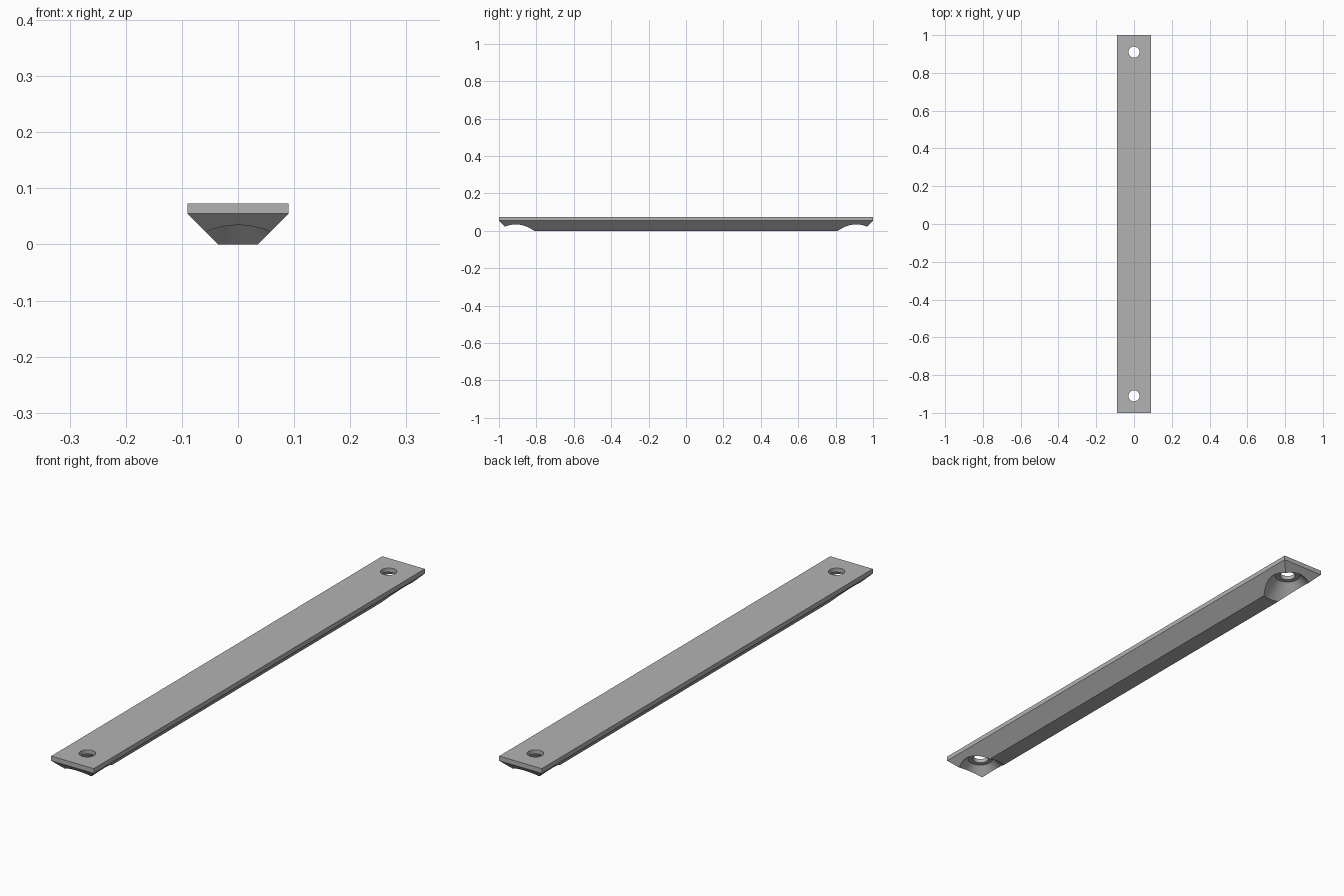
import bpy, bmesh, math

cube = bpy.data.objects.get("Cube")
if cube:
    bpy.data.objects.remove(cube, do_unlink=True)

HALF_W, HALF_L = 0.09, 1.0      # bar footprint
TOP, EDGE = 0.073, 0.055        # top face and start of the bevel
HOLE_Y = 0.91                   # screw hole distance from the middle
SEGMENTS = 64

grey = bpy.data.materials.new("plain grey")
grey.use_nodes = True
colour = (0.45, 0.45, 0.45, 1)
grey.diffuse_color = colour
grey.node_tree.nodes["Principled BSDF"].inputs["Base Color"].default_value = colour


def loft(name, rings):
    """Closed solid joining rings of points, from bottom to top."""
    bm = bmesh.new()
    loops = [[bm.verts.new(p) for p in ring] for ring in rings]
    for low, high in zip(loops, loops[1:]):
        n = len(low)
        for i in range(n):
            j = (i + 1) % n
            bm.faces.new((low[i], low[j], high[j], high[i]))
    bm.faces.new(loops[0][::-1])
    bm.faces.new(loops[-1])
    bmesh.ops.recalc_face_normals(bm, faces=bm.faces)
    mesh = bpy.data.meshes.new(name)
    bm.to_mesh(mesh)
    bm.free()
    mesh.materials.append(grey)
    obj = bpy.data.objects.new(name, mesh)
    bpy.context.collection.objects.link(obj)
    return obj


def rectangle(inset, z):
    x, y = HALF_W - inset, HALF_L - inset
    return [(-x, -y, z), (x, -y, z), (x, y, z), (-x, y, z)]


def circle(y, r, z):
    steps = [2 * math.pi * i / SEGMENTS for i in range(SEGMENTS)]
    return [(r * math.cos(a), y + r * math.sin(a), z) for a in steps]


# Flat bar with a 45 degree bevel on all four lower sides
bar = loft("mounting_bar", [rectangle(EDGE, 0), rectangle(0, EDGE), rectangle(0, TOP)])
bpy.context.view_layer.objects.active = bar
bar.select_set(True)

# Conical recess, flat seat and through hole at each end
PROFILE = [(0.124, -0.02), (0.047, 0.057), (0.029, 0.057), (0.029, 0.1)]
for side in (-1, 1):
    cutter = loft("hole_cutter", [circle(side * HOLE_Y, r, z) for r, z in PROFILE])
    cutter.hide_render = True
    cut = bar.modifiers.new("hole", "BOOLEAN")
    cut.operation = "DIFFERENCE"
    cut.solver = "EXACT"
    cut.object = cutter
    bpy.ops.object.modifier_apply(modifier=cut.name)
    bpy.data.objects.remove(cutter, do_unlink=True)

bpy.ops.object.shade_smooth_by_angle(angle=math.radians(30))
